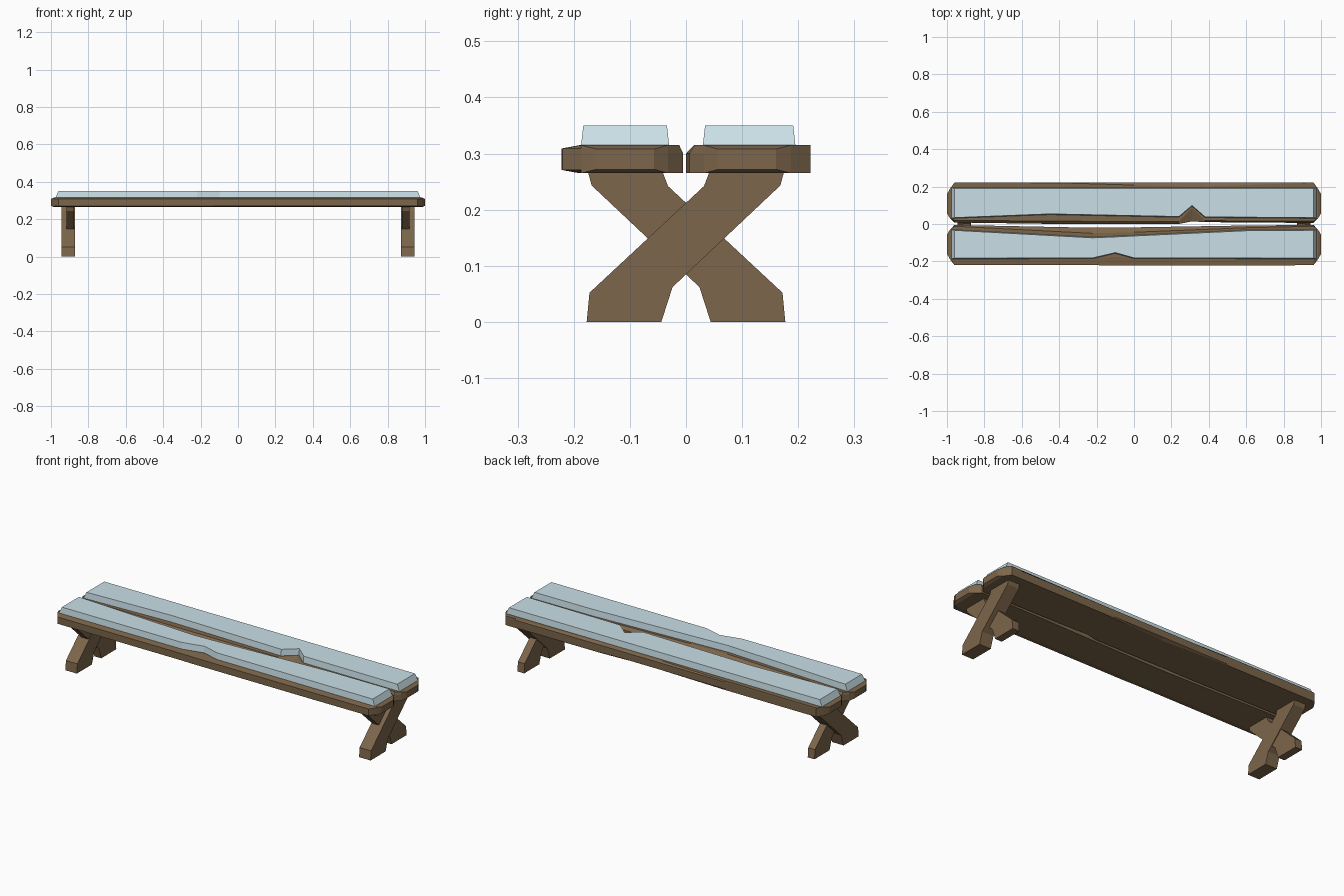
import bpy, bmesh

if "Cube" in bpy.data.objects:
    bpy.data.objects.remove(bpy.data.objects["Cube"])

def material(name, rgb):
    m = bpy.data.materials.new(name)
    m.diffuse_color = (*rgb, 1)
    m.use_nodes = True
    m.node_tree.nodes["Principled BSDF"].inputs["Base Color"].default_value = m.diffuse_color
    return m

WOOD = material("brown wood", (0.205, 0.133, 0.07))
SNOW = material("pale blue snow", (0.60, 0.76, 0.82))

def loft(name, rings, mat):
    """Skin a closed solid through rings with equal point counts."""
    bm = bmesh.new()
    vs = [[bm.verts.new(p) for p in r] for r in rings]
    n = len(vs[0])
    for a, b in zip(vs, vs[1:]):
        for k in range(n):
            bm.faces.new((a[k], a[(k + 1) % n], b[(k + 1) % n], b[k]))
    bm.faces.new(vs[0])
    bm.faces.new(vs[-1])
    bmesh.ops.recalc_face_normals(bm, faces=bm.faces)
    me = bpy.data.meshes.new(name)
    bm.to_mesh(me)
    bm.free()
    me.materials.append(mat)
    ob = bpy.data.objects.new(name, me)
    bpy.context.collection.objects.link(ob)

def plank_ring(s, x, bottom_out, out, top_out, top_in, inn, lo=0.265, hi=0.315):
    pts = [(bottom_out, lo), (out, lo + .006), (out, hi - .006), (top_out, hi),
           (top_in, hi), (inn, hi - .015), (inn, lo + .006), (inn, lo)]
    return [(x, s * y, z) for y, z in pts]

def plank(name, s, stations):
    def ends(side):
        return [plank_ring(s, side * 1.0, .16, .16, .16, .057, .057, .272, .308),
                plank_ring(s, side * .985, .187, .187, .187, .032, .032)]
    mid = [plank_ring(s, *st) for st in stations]
    loft(name, ends(-1) + mid + ends(1)[::-1], WOOD)

def snow(name, s, stations):
    rings = []
    for x, out, inn in stations:
        xb = x * .977 / .96 if abs(x) > .9 else x
        rings.append([(xb, s * out, .314), (x, s * (out - .004), .35),
                      (x, s * (inn + .004), .35), (xb, s * inn, .314)])
    loft(name, rings, SNOW)

# Seat planks with worn edges: x, bottom outer, outer, top outer, top inner, inner
plank("front_plank", -1, [
    (-.96, .19, .22, .19, .012, .005), (-.22, .19, .22, .187, .05, .02),
    (-.1, .19, .222, .175, .047, .019), (0, .19, .222, .187, .044, .018),
    (.6, .19, .222, .19, .02, .008), (.96, .19, .22, .19, .012, .005)])
plank("back_plank", 1, [
    (-.96, .222, .222, .222, .02, .008), (-.4, .222, .222, .22, .015, 0),
    (0, .2, .222, .208, .014, 0), (.24, .214, .222, .2, .014, 0),
    (.31, .217, .222, .198, .085, .014), (.38, .22, .222, .2, .018, .01),
    (.9, .222, .222, .22, .015, .006), (.96, .222, .222, .222, .015, .006)])

# Snow layers: x, outer, inner
snow("front_snow", -1, [
    (-.96, .187, .03), (-.22, .185, .07), (-.1, .157, .065), (0, .185, .06),
    (.6, .186, .032), (.96, .187, .03)])
snow("back_snow", 1, [
    (-.96, .195, .03), (-.45, .195, .05), (.24, .195, .036),
    (.31, .195, .095), (.38, .195, .034), (.96, .195, .03)])

# Crossed legs at both ends
LEG = [(-.177, 0), (-.044, 0), (-.024, .062), (.168, .243), (.175, .268),
       (.042, .268), (.032, .242), (-.172, .052)]
for side, label in ((-1, "left"), (1, "right")):
    for flip, x0, x1, kind in ((1, .872, .943, "thick"), (-1, .876, .918, "thin")):
        loft(f"{label}_{kind}_leg",
             [[(side * x, flip * y, z) for y, z in LEG] for x in (x0, x1)], WOOD)
